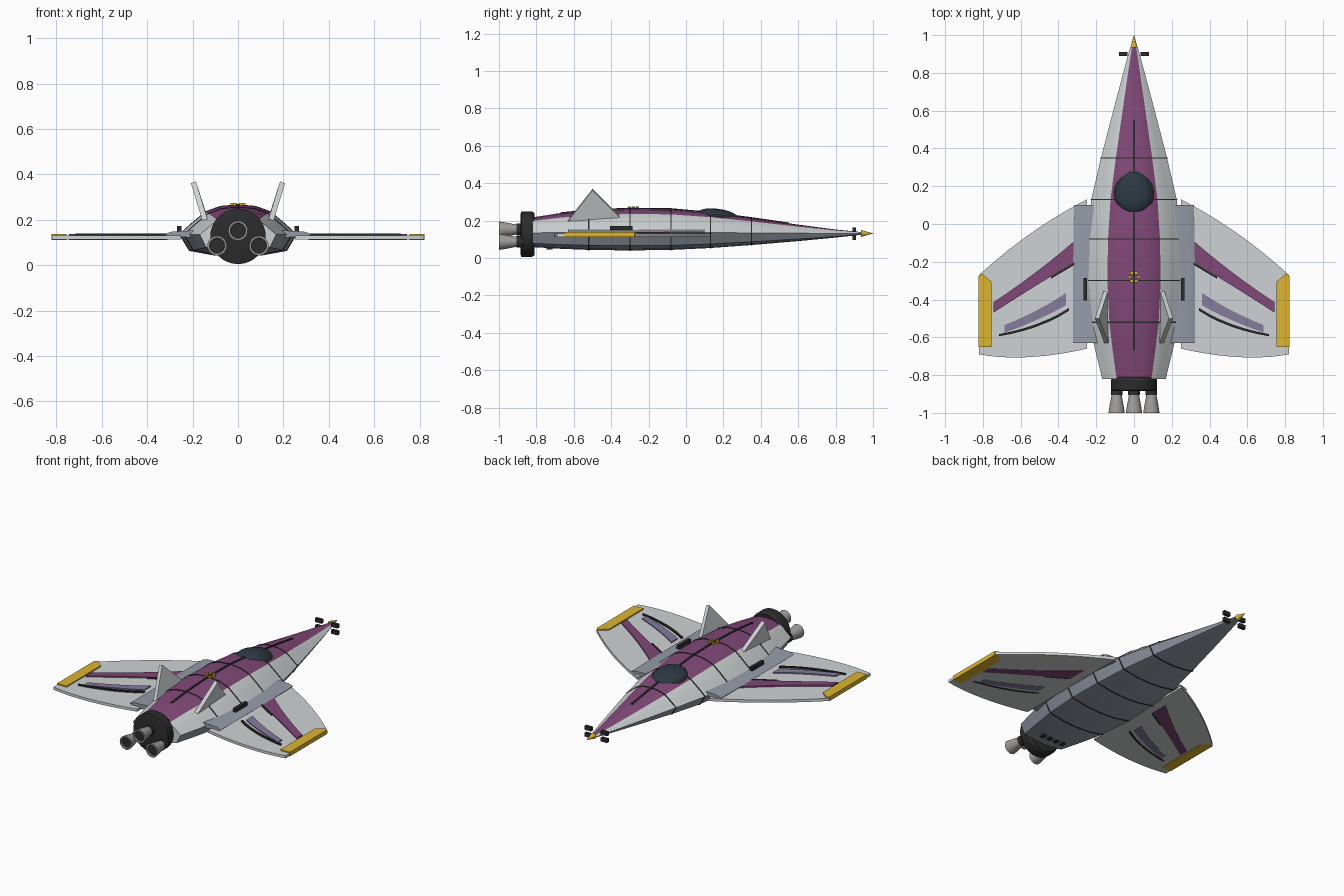
import bpy, bmesh, math
from mathutils import Vector

if "Cube" in bpy.data.objects:
    bpy.data.objects.remove(bpy.data.objects["Cube"])


def mat(name, c):
    m = bpy.data.materials.new(name)
    m.diffuse_color = (*c, 1)
    m.use_nodes = True
    m.node_tree.nodes["Principled BSDF"].inputs["Base Color"].default_value = m.diffuse_color
    return m


PURPLE = mat("purple", (0.22, 0.065, 0.19))
YELLOW = mat("yellow", (0.72, 0.46, 0.03))
DARK = mat("dark", (0.025, 0.025, 0.025))
GLASS = mat("glass", (0.025, 0.04, 0.055))
SLATE = mat("slate", (0.30, 0.33, 0.39))
LAVENDER = mat("lavender", (0.24, 0.20, 0.34))
HULL = mat("hull", (0.62, 0.65, 0.66))
METAL = mat("metal", (0.35, 0.34, 0.33))


def loft(name, rings, mats, pick=None, caps=True, angle=30):
    """Skin a list of equal-length rings; pick(j) gives the material slot of strip j."""
    bm = bmesh.new()
    rows = [[bm.verts.new(p) for p in r] for r in rings]
    n = len(rows[0])
    for a, b in zip(rows, rows[1:]):
        for j in range(n):
            f = bm.faces.new((a[j], a[(j + 1) % n], b[(j + 1) % n], b[j]))
            f.material_index = pick(j) if pick else 0
    if caps:
        bm.faces.new(rows[0])
        bm.faces.new(rows[-1])
    bmesh.ops.recalc_face_normals(bm, faces=bm.faces)
    me = bpy.data.meshes.new(name)
    bm.to_mesh(me)
    bm.free()
    ob = bpy.data.objects.new(name, me)
    bpy.context.collection.objects.link(ob)
    for m in mats:
        me.materials.append(m)
    bpy.ops.object.select_all(action='DESELECT')
    ob.select_set(True)
    bpy.context.view_layer.objects.active = ob
    bpy.ops.object.shade_smooth_by_angle(angle=math.radians(angle))
    return ob


def plate(name, pts, z0, z1, m):
    return loft(name, [[(x, y, z) for x, y in pts] for z in (z0, z1)], [m])


def box(name, c, s, m):
    x, y, z = c
    a, b, h = (v / 2 for v in s)
    return plate(name, [(x - a, y - b), (x + a, y - b), (x + a, y + b), (x - a, y + b)], z - h, z + h, m)


def lathe(name, prof, x, z, m, n=24):
    """Turn (radius, y) pairs round an axis parallel to y."""
    rings = [[(x + r * math.cos(2 * math.pi * i / n), y, z + r * math.sin(2 * math.pi * i / n))
              for i in range(n)] for r, y in prof]
    return loft(name, rings, [m])


def curve2(p, c, q, n=10):
    """Points along a quadratic curve."""
    return [tuple((1 - t) ** 2 * a + 2 * t * (1 - t) * b + t * t * d for a, b, d in zip(p, c, q))
            for t in (i / n for i in range(n + 1))]


# Fuselage stations: y, half width, top z, bottom z
ST = [(-0.82, .168, .217, .058), (-0.67, .205, .240, .049), (-0.52, .237, .255, .043),
      (-0.30, .257, .265, .040), (-0.08, .250, .262, .043), (0.13, .226, .243, .053),
      (0.35, .175, .214, .069), (0.60, .110, .178, .090), (0.80, .057, .152, .109),
      (0.94, .019, .138, .124)]
HALF = [(0, 1), (.3, .95), (.55, .78), (.78, .42), (1, .05), (.83, -.72), (.42, -.93), (0, -1)]
SEC = HALF + [(-u, v) for u, v in HALF[-2:0:-1]]


def station(y):
    for a, b in zip(ST, ST[1:]):
        if y <= b[0]:
            t = (y - a[0]) / (b[0] - a[0])
            return [p + t * (q - p) for p, q in zip(a, b)]
    return list(ST[-1])


def section(y, grow=0.0):
    _, w, top, bot = station(y)
    zc = .13
    return [(u * (w + grow), y, zc + v * ((top - zc if v > 0 else zc - bot) + grow)) for u, v in SEC]


N = len(SEC)
loft("fuselage", [section(s[0]) for s in ST], [HULL, PURPLE, SLATE],
     lambda j: 1 if j in (0, 1, N - 1, N - 2) else (2 if 4 <= j <= N - 5 else 0))

# Hull panel seams
for i, y in enumerate((0.35, 0.13, -0.08, -0.30, -0.52)):
    loft(f"panel_seam_{i}", [section(y - .003, .003), section(y + .003, .003)], [DARK])
ys = [0.55, 0.35, 0.13, -0.08, -0.30, -0.52, -0.67]
loft("spine_seam", [[(sx * .006, y, station(y)[2] + dz) for sx, dz in
                     ((-1, -.01), (1, -.01), (1, .004), (-1, .004))] for y in ys], [DARK])

# Nose tip and thruster blocks
lathe("nose_tip", [(.019, .935), (.010, .965), (.001, 1.0)], 0, .131, YELLOW, 16)
for sx in (-1, 1):
    for sz in (-1, 1):
        box("nose_thruster", (sx * .057, .9, .13 + sz * .022), (.045, .02, .024), DARK)


# Canopy and its frame, following the slope of the nose
def dome(name, wx, ly, h, yc, zc, m, n=28, k=8):
    rings = []
    for i in range(k):
        e = math.pi / 2 * i / k
        ring = []
        for j in range(n):
            a = 2 * math.pi * j / n
            s = math.sin(a)
            y = ly * s * math.cos(e)
            ring.append((wx * math.cos(a) * math.cos(e) * (1 - .16 * s), yc + y,
                         zc - .13 * y + h * math.sin(e)))
        rings.append(ring)
    return loft(name, rings, [m], angle=60)


dome("canopy_frame", .106, .128, .034, .178, .214, DARK)
dome("canopy_glass", .096, .116, .045, .172, .218, GLASS)

# Engine collar and three bells
lathe("engine_collar", [(.112, -.81), (.122, -.825), (.122, -.88), (.105, -.885)], 0, .127, DARK, 32)
for i, (x, z) in enumerate(((0, .152), (-.092, .086), (.092, .086))):
    lathe(f"engine_neck_{i}", [(.031, -.87), (.031, -.905)], x, z, DARK)
    lathe(f"engine_bell_{i}", [(.025, -.89), (.029, -.92), (.037, -.96), (.043, -1.0),
                               (.034, -1.0), (.029, -.96), (.02, -.93)], x, z, METAL)
    lathe(f"engine_throat_{i}", [(.0335, -.985), (.0335, -.99)], x, z, DARK)

# Belly vents
for i in range(4):
    box(f"belly_vent_{i}", (-.072 + .048 * i, -.73, .052), (.022, .03, .014), DARK)

# Mirrored parts
for sx, side in ((-1, "left"), (1, "right")):
    def m2(pts):
        return [(sx * x, y) for x, y in pts]
    lead = curve2((.25, .13), (.56, -.03), (.82, -.27))
    trail = curve2((.82, -.69), (.58, -.735), (.25, -.66))
    plate(f"{side}_wing", m2(lead + trail), .113, .130, HULL)
    # Wing markings show on both faces
    plate(f"{side}_wing_tip_band", m2([(.755, -.305), (.755, -.65), (.822, -.65), (.822, -.275), (.805, -.262)]),
          .111, .138, YELLOW)
    plate(f"{side}_wing_stripe", m2(curve2((.31, -.085), (.51, -.26), (.745, -.415), 6) +
                                    curve2((.745, -.47), (.53, -.33), (.31, -.2), 6)), .111, .138, PURPLE)
    plate(f"{side}_wing_stripe_seam", m2([(.31, -.2), (.44, -.28), (.44, -.29), (.31, -.213)]),
          .112, .140, DARK)
    plate(f"{side}_flap_panel", m2(curve2((.36, -.365), (.50, -.46), (.685, -.535), 6) +
                                   curve2((.685, -.575), (.50, -.51), (.36, -.43), 6)), .111, .137, LAVENDER)
    plate(f"{side}_flap_slot", m2(curve2((.345, -.445), (.50, -.545), (.715, -.583), 6) +
                                  curve2((.715, -.594), (.50, -.56), (.345, -.46), 6)), .111, .139, DARK)
    # Wing root strake
    loft(f"{side}_strake", [[(sx * x, y, z) for x, z in
                             ((.14, .118), (.31, .128), (xo, .138), (xo - .03, .148), (.14, .156))]
                            for y, xo in ((.10, .318), (-.20, .322), (-.63, .322))], [SLATE])
    box(f"{side}_side_vent", (sx * .258, -.345, .160), (.02, .12, .024), DARK)
    # Canted tail fin
    tri = [(.148, -.35, .215), (.146, -.63, .20), (.196, -.50, .365)]
    d = Vector((.011, 0, .004))
    loft(f"{side}_tail_fin", [[(sx * (x + k * d.x), y, z - k * d.z) for x, y, z in tri]
                              for k in (-1, 1)], [HULL])

# Hatch ring of small studs on the spine
for i in range(6):
    a = math.pi / 3 * i
    box(f"hatch_stud_{i}", (.024 * math.cos(a), -.28 + .024 * math.sin(a), .270), (.016, .016, .008), YELLOW)
